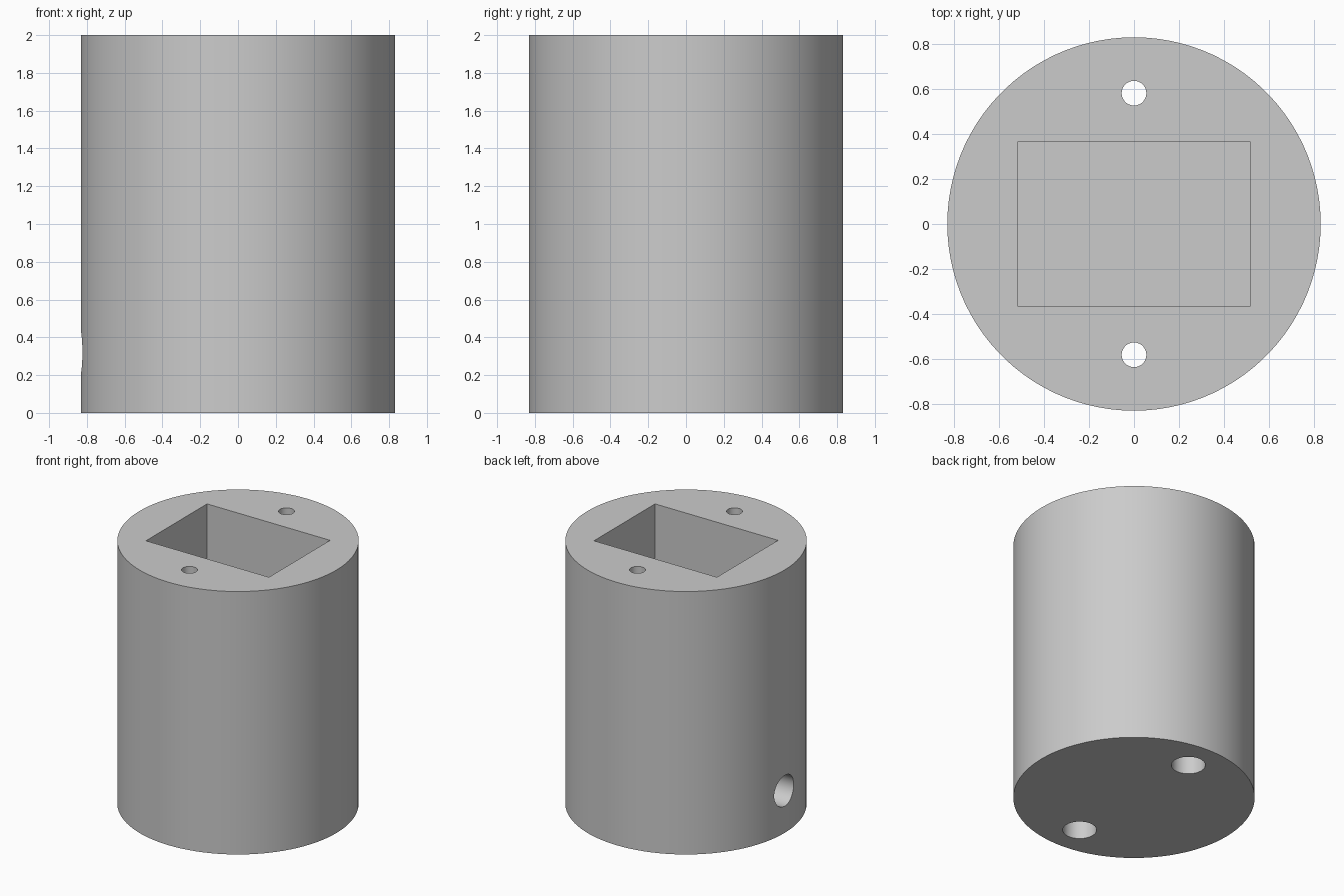
import bpy, math

if "Cube" in bpy.data.objects:
    bpy.data.objects.remove(bpy.data.objects["Cube"])

HEIGHT, RADIUS = 2.0, 0.832
FLOOR = 0.2                      # bottom of the rectangular pocket
BORE_TOP = 1.5                   # where the wide screw bores narrow

grey = bpy.data.materials.new("plain grey")
grey.diffuse_color = (0.6, 0.6, 0.6, 1)
grey.use_nodes = True
grey.node_tree.nodes["Principled BSDF"].inputs["Base Color"].default_value = grey.diffuse_color


def cylinder(name, radius, depth, location, rotation=(0, 0, 0), sides=48):
    bpy.ops.mesh.primitive_cylinder_add(vertices=sides, radius=radius, depth=depth,
                                        location=location, rotation=rotation)
    obj = bpy.context.object
    obj.name = name
    return obj


# solid round body
body = cylinder("body", RADIUS, HEIGHT, (0, 0, HEIGHT / 2), sides=100)
body.data.materials.append(grey)

# rectangular pocket open at the top
bpy.ops.mesh.primitive_cube_add(size=1, location=(0, 0, (FLOOR + 2.2) / 2))
pocket = bpy.context.object
pocket.name = "pocket_cutter"
pocket.scale = (1.035, 0.734, 2.2 - FLOOR)
cutters = [pocket]

# cable hole from the left side into the pocket
cutters.append(cylinder("cable_hole_cutter", 0.117, 0.7, (-0.75, 0, 0.32),
                        (0, math.pi / 2, 0)))

# stepped screw holes: narrow at the top, wide from below
for side in (-1, 1):
    y = side * 0.583
    cutters.append(cylinder("screw_hole_cutter", 0.055, 2.4, (0, y, 1)))
    cutters.append(cylinder("screw_bore_cutter", 0.117, BORE_TOP + 0.1,
                            (0, y, (BORE_TOP - 0.1) / 2)))

bpy.context.view_layer.objects.active = body
for cutter in cutters:
    mod = body.modifiers.new(cutter.name, 'BOOLEAN')
    mod.operation = 'DIFFERENCE'
    mod.solver = 'EXACT'
    mod.object = cutter
    bpy.ops.object.modifier_apply(modifier=mod.name)
for cutter in cutters:
    bpy.data.objects.remove(cutter, do_unlink=True)

# smooth round walls, crisp rims
bpy.ops.object.select_all(action='DESELECT')
body.select_set(True)
bpy.ops.object.shade_smooth_by_angle(angle=math.radians(30))
